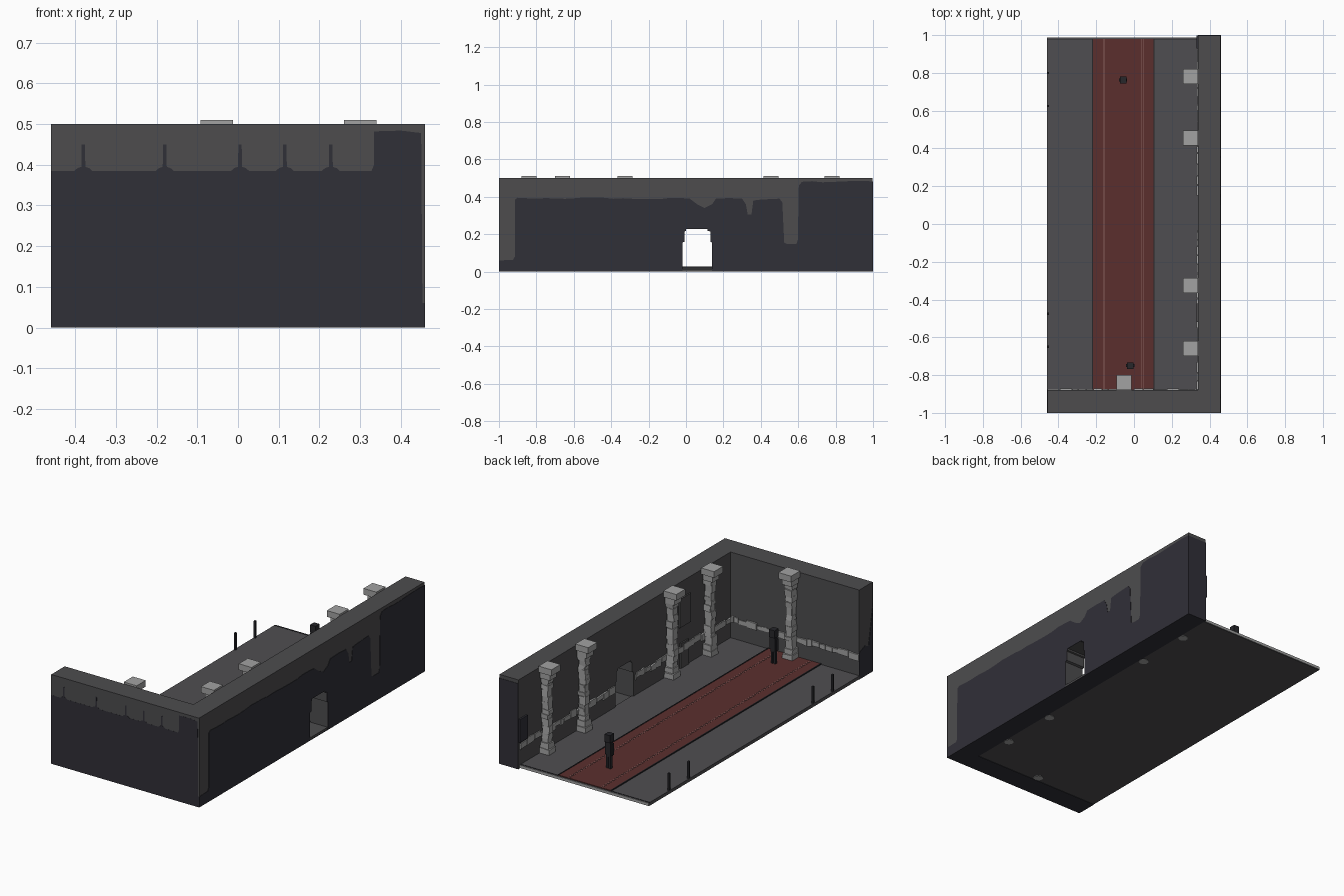
import bpy
import bmesh
import random
from mathutils import Vector

random.seed(4)
if "Cube" in bpy.data.objects:
    bpy.data.objects.remove(bpy.data.objects["Cube"], do_unlink=True)


def material(name, color):
    mat = bpy.data.materials.new(name)
    mat.use_nodes = True
    mat.diffuse_color = (*color, 1)
    mat.node_tree.nodes["Principled BSDF"].inputs["Base Color"].default_value = (*color, 1)
    return mat


wall_grey = material("wall grey", (.074, .073, .076))
floor_grey = material("floor grey", (.078, .076, .082))
dark_paint = material("dark slate", (.03, .029, .039))
carpet_red = material("carpet red", (.105, .028, .027))
trim_red = material("carpet trim", (.25, .12, .115))
stone = material("pale stone", (.36, .36, .36))
black = material("charcoal", (.02, .02, .024))


def finish(bm, name, mat):
    bmesh.ops.recalc_face_normals(bm, faces=bm.faces)
    mesh = bpy.data.meshes.new(name)
    bm.to_mesh(mesh)
    bm.free()
    mesh.materials.append(mat)
    obj = bpy.data.objects.new(name, mesh)
    bpy.context.collection.objects.link(obj)
    return obj


def add_box(bm, x0, x1, y0, y1, z0, z1):
    verts = bmesh.ops.create_cube(bm, size=1)["verts"]
    low, high = Vector((x0, y0, z0)), Vector((x1, y1, z1))
    for v in verts:
        v.co = (low + high) / 2 + v.co * (high - low)
    return verts


def box(name, mat, *bounds):
    bm = bmesh.new()
    add_box(bm, *bounds)
    return finish(bm, name, mat)


def slab(name, mat, outline, axis, start, end):
    """Extrude an outline of (along, z) points across x or y."""
    bm = bmesh.new()
    place = (lambda a, z: (start, a, z)) if axis == "x" else (lambda a, z: (a, start, z))
    face = bm.faces.new([bm.verts.new(place(a, z)) for a, z in outline])
    grown = bmesh.ops.extrude_face_region(bm, geom=[face])["geom"]
    shift = Vector((end - start, 0, 0)) if axis == "x" else Vector((0, end - start, 0))
    for v in grown:
        if isinstance(v, bmesh.types.BMVert):
            v.co += shift
    return finish(bm, name, mat)


def wavy(points, step=.05, jitter=.005):
    """Subdivide long runs of a line and roughen them."""
    line = []
    for (a, z), (b, w) in zip(points, points[1:]):
        count = max(1, int(abs(b - a) / step))
        for i in range(count):
            t = i / count
            rough = random.uniform(-jitter, jitter) if i else 0
            line.append((a + (b - a) * t, z + (w - z) * t + rough))
    return line + [points[-1]]


# Floor, with a threshold through the doorway
box("floor", floor_grey, -.46, .35, -.89, .985, .002, .02)
box("door_threshold", wall_grey, .34, .458, -.02, .14, .002, .014)

# Walls; the side wall is cut by the doorway
doorway = [(.14, 0), (.14, .155), (.13, .16), (.13, .215), (.115, .218), (.115, .228),
           (0, .228), (0, .218), (-.008, .215), (-.008, .16), (-.02, .155), (-.02, 0)]
slab("side_wall", wall_grey, [(-.998, .5), (-.998, .002), *doorway[::-1], (.998, .002), (.998, .5)],
     "x", .34, .458)
box("front_wall", wall_grey, -.458, .34, -.998, -.88, .002, .5)

# Dark weathered coating on the outside of the side wall
edge = wavy([(-1, .06), (-.925, .062), (-.915, .08), (-.914, .385), (-.9, .395), (.02, .39),
             (.06, .36), (.1, .34), (.14, .36), (.16, .39), (.3, .39), (.32, .36), (.33, .305),
             (.35, .305), (.36, .38), (.4, .385), (.5, .39), (.515, .37), (.525, .155), (.54, .148),
             (.59, .148), (.598, .17), (.603, .46), (.62, .48), (1, .482)])
slab("side_coating", dark_paint, [*edge, (1, 0), *doorway, (-1, 0)], "x", .458, .46)

# Dark coating on the outside of the front wall, with thin runs
edge = [(-.46, .385)]
for x in (-.38, -.18, .005, .115, .228):
    edge += [(x - .022, .385), (x - .014, .392), (x - .005, .395), (x - .004, .45),
             (x + .004, .45), (x + .005, .395), (x + .014, .392), (x + .022, .385)]
edge += [(.328, .385), (.334, .4), (.334, .482), (.4, .484), (.45, .478), (.453, .06), (.46, .06)]
slab("front_coating", dark_paint, [*edge, (.46, 0), (-.46, 0)], "y", -1, -.998)
slab("front_bare_top", wall_grey, [*edge[::-1], (-.46, .5), (.46, .5)], "y", -.9995, -.998)

# Coating on the wall ends and undersides
box("side_wall_end_coating", dark_paint, .34, .46, .998, 1, 0, .48)
slab("front_wall_end_coating", dark_paint,
     [(-1, 0), (-.88, 0), (-.88, .15), (-.93, .17), (-.96, .155), (-1, .38)], "x", -.46, -.458)
box("side_wall_underside", dark_paint, .34, .46, -1, 1, 0, .002)
box("front_wall_underside", dark_paint, -.46, .34, -1, -.88, 0, .002)

# Carpet runner with dark borders and fine trim lines
box("carpet", carpet_red, -.22, .105, -.88, .98, .018, .024)
for side, x in (("left", .105), ("right", -.22)):
    box(side + "_carpet_border", black, x - .003, x + .003, -.88, .98, .018, .026)
for x in (-.163, -.155, .04, .048):
    box("carpet_trim", trim_red, x - .0012, x + .0012, -.88, .98, .02, .0248)
box("floor_edge_strip", stone, -.46, .34, .984, .988, .004, .019)
box("floor_edge_shadow", black, -.46, .34, .976, .98, .018, .0215)


# Rough stone courses along both inner walls
def course(name, start, end, along_x):
    bm = bmesh.new()
    pos = start
    while pos < end:
        stop = min(end, pos + random.uniform(.03, .07))
        low, high = .108 + random.uniform(-.006, .008), .14 + random.uniform(-.006, .008)
        out = random.uniform(.004, .009)
        if along_x:
            verts = add_box(bm, pos, stop - .003, -.888, -.88 + out, low, high)
        else:
            verts = add_box(bm, .34 - out, .346, pos, stop - .003, low, high)
        for v in verts:
            v.co.z += random.uniform(-.004, .004)
        pos = stop
    finish(bm, name, stone)


course("front_stone_course", -.458, .335, True)
course("side_stone_course_front", -.875, -.03, False)
course("side_stone_course_back", .15, .99, False)


# Columns: stepped base, weathered shaft set towards the wall, square capital
def column(name, x, y, dx, dy):
    bm = bmesh.new()
    cx, cy = x + dx, y + dy

    def block(px, py, width, z0, z1, rough=0.0):
        h = width / 2
        for v in add_box(bm, px - h, px + h, py - h, py + h, z0, z1):
            v.co += Vector([random.uniform(-rough, rough) for _ in "xyz"])

    plug = bmesh.ops.create_cone(bm, cap_ends=True, segments=10, radius1=.026, radius2=.026, depth=.03)
    bmesh.ops.translate(bm, verts=plug["verts"], vec=(cx, cy, .015))
    block(cx, cy, .062, .018, .05, .002)
    block(cx, cy, .052, .05, .08, .003)
    block(cx, cy, .036, .07, .44)
    z = .08
    while z < .41:
        top = min(z + random.uniform(.02, .045), .42)
        block(cx + random.uniform(-.004, .004), cy + random.uniform(-.004, .004),
              random.uniform(.036, .045), z, top, .003)
        z = top
    block(cx, cy, .048, .415, .44, .002)
    block((x + cx) / 2, (y + cy) / 2, .06, .44, .475)
    block(x, y, .08, .475, .51)
    finish(bm, name, stone)


for i, y in enumerate((-.66, -.325, .455, .78)):
    column("side_column_%d" % (i + 1), .3, y, .014, 0)
column("front_column", -.052, -.84, 0, -.014)

# Shallow worn slabs on the inner face of the side wall
for y0, y1, z0, z1 in ((-.52, -.42, .25, .41), (-.5, -.43, .02, .16)):
    box("worn_wall_slab", wall_grey, .332, .342, y0, y1, z0, z1)
box("corner_slab", dark_paint, .33, .345, .93, .998, .15, .28)


# Standing figures
def figure(name, x, y):
    bm = bmesh.new()
    for side in (-1, 1):
        add_box(bm, x + side * .008 - .006, x + side * .008 + .006, y - .008, y + .008, .022, .095)
        add_box(bm, x + side * .018 - .004, x + side * .018 + .004, y - .008, y + .008, .1, .165)
    add_box(bm, x - .015, x + .015, y - .01, y + .01, .09, .168)
    add_box(bm, x - .017, x + .017, y - .018, y + .018, .172, .215)
    add_box(bm, x - .006, x + .006, y - .006, y + .006, .165, .175)
    finish(bm, name, black)


figure("front_figure", -.02, -.75)
figure("back_figure", -.058, .762)

# Slim posts along the open edge
for y in (-.65, -.475, .625, .8):
    box("edge_post", black, -.459, -.449, y - .006, y + .006, .01, .115)
